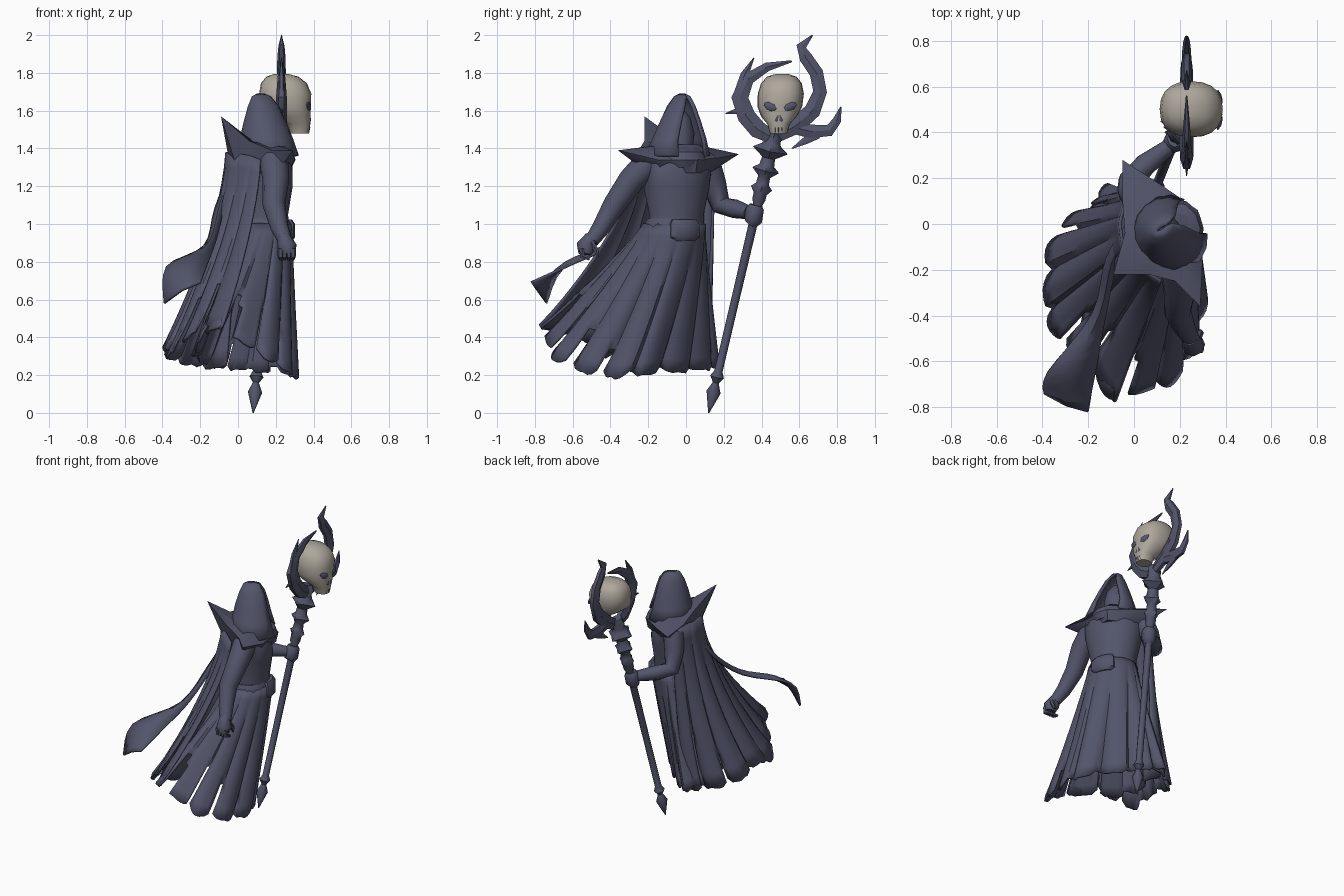
import bpy, bmesh, math, random
from mathutils import Vector as V

random.seed(4)


def material(name, rgb):
    m = bpy.data.materials.new(name)
    m.diffuse_color = (*rgb, 1)
    return m


SLATE = material("dark slate", (0.085, 0.09, 0.145))
BONE = material("bone", (0.42, 0.385, 0.33))


def loft(name, rows, closed=True, caps=True, thick=0, mat=SLATE, skip=None, angle=40):
    """Skin rows of points; skip(row, col) leaves holes."""
    bm = bmesh.new()
    vs = [[bm.verts.new(p) for p in r] for r in rows]
    n = len(rows[0])
    for i in range(len(rows) - 1):
        for j in range(n if closed else n - 1):
            if skip and skip(i, j):
                continue
            k = (j + 1) % n
            bm.faces.new((vs[i][j], vs[i][k], vs[i + 1][k], vs[i + 1][j]))
    if caps and closed:
        bm.faces.new(vs[0])
        bm.faces.new(vs[-1])
    bmesh.ops.delete(bm, geom=[v for v in bm.verts if not v.link_faces], context='VERTS')
    bmesh.ops.recalc_face_normals(bm, faces=bm.faces)
    me = bpy.data.meshes.new(name)
    bm.to_mesh(me)
    bm.free()
    me.materials.append(mat)
    ob = bpy.data.objects.new(name, me)
    bpy.context.collection.objects.link(ob)
    if thick:
        s = ob.modifiers.new("thickness", 'SOLIDIFY')
        s.thickness, s.offset = thick, 0
    bpy.ops.object.select_all(action='DESELECT')
    ob.select_set(True)
    bpy.context.view_layer.objects.active = ob
    bpy.ops.object.shade_smooth_by_angle(angle=math.radians(angle))
    return ob


def ring(cx, cy, z, lat, dep, yaw=30, n=20, a0=0, a1=360, p=1):
    """Ellipse (boxier for p < 1) facing the yaw direction, or an arc of it."""
    out, y = [], math.radians(yaw)
    full = a1 - a0 == 360
    box = lambda v: math.copysign(abs(v) ** p, v)
    for i in range(n):
        a = math.radians(a0 + (a1 - a0) * i / (n if full else n - 1))
        d, l = dep * box(math.cos(a)), lat * box(math.sin(a))
        out.append(V((cx + d * math.cos(y) - l * math.sin(y), cy + d * math.sin(y) + l * math.cos(y), z)))
    return out


def tube(name, pts, sides=8, squash=1, mat=SLATE, jag=0, angle=50):
    rows = []
    for i, p in enumerate(pts):
        t = (V(pts[min(i + 1, len(pts) - 1)][:3]) - V(pts[max(i - 1, 0)][:3])).normalized()
        u = (V((1, 0, 0)) - t * t.x).normalized()
        w = t.cross(u)
        row = []
        for k in range(sides):
            a = 2 * math.pi * k / sides
            r = p[3] * (1 - jag * (k % 2) if p[3] > 0.05 else 1)
            row.append(V(p[:3]) + u * r * squash * math.cos(a) + w * r * math.sin(a))
        rows.append(row)
    return loft(name, rows, mat=mat, angle=angle)


def dense(pts, m, closed):
    """Catmull-Rom curve with m steps per span."""
    P, n, out = [V(p) for p in pts], len(pts), []
    get = lambda i: P[i % n] if closed else P[max(0, min(n - 1, i))]
    for i in range(n if closed else n - 1):
        a, b, c, d = (get(i + k) for k in (-1, 0, 1, 2))
        for s in range(m):
            t = s / m
            out.append(0.5 * (2 * b + (c - a) * t + (2 * a - 5 * b + 4 * c - d) * t * t + (3 * b - a - 3 * c + d) * t ** 3))
    if not closed:
        out.append(P[-1])
    return out


def drape(name, top, bottom, power, closed, slits, centre):
    """Cloth hanging from one outline to another in stepped panels, with slits at the hem."""
    rows, N = [], 12
    hem = [random.uniform(-0.008, 0.008) for _ in top]
    for i in range(N + 1):
        t, row = i / N, []
        for j, (a, b) in enumerate(zip(top, bottom)):
            p = a.lerp(b, t ** power)
            out = V((b.x - centre[0], b.y - centre[1], 0)).normalized()
            p += out * ((-.022, 0, .012, .018, .018, .014, .008)[j % 7]) * t
            rounded = .018 if j % 7 in (0, 6) else -.004
            p.z = a.z + (b.z - a.z) * t + (hem[j] + rounded) * t ** 8
            row.append(p)
        rows.append(row)
    return loft(name, rows, closed, False, 0.014, skip=lambda i, j: j in slits and i >= slits[j], angle=35)


# robe skirt, swept towards -y
hem = [(.3, -.28, .2), (.2, -.15, .22), (.09, -.02, .22), (-.02, .09, .23), (-.11, .155, .24), (-.18, .06, .27),
       (-.22, -.15, .3), (-.22, -.35, .31), (-.19, -.56, .4), (-.1, -.75, .45), (.05, -.71, .36), (.15, -.69, .29),
       (.25, -.56, .23), (.28, -.42, .19)]
bottom = dense(hem, 6, True)
top = []
for p in bottom:
    a = math.atan2(p.y + .3, p.x + .02) + .15
    top.append(V((.13 + .148 * math.cos(a), -.06 + .16 * math.sin(a), 1.0)))
drape("robe_skirt", top, bottom, 1.12, True, {20: 10, 48: 7, 55: 8, 56: 9, 62: 8, 69: 9, 76: 10}, (-.02, -.3))

# cape over the back
cape_top = [(0, .15, 1.36), (-.03, .12, 1.37), (-.05, .05, 1.38), (-.06, 0, 1.38), (-.05, -.08, 1.38),
            (-.03, -.13, 1.38), (.02, -.18, 1.37), (.07, -.22, 1.36), (.12, -.25, 1.34)]
cape_hem = [(-.07, .12, .24), (-.18, .08, .24), (-.29, 0, .27), (-.365, -.12, .3), (-.375, -.28, .35),
            (-.365, -.42, .3), (-.29, -.53, .38), (-.18, -.61, .46), (-.08, -.77, .45)]
drape("cape", dense(cape_top, 6, False), dense(cape_hem, 6, False), 1.5, False,
      {6: 8, 13: 10, 34: 9, 41: 9}, (.06, -.2))

# torso and belt
loft("torso", [ring(*r) for r in [(.13, -.06, .95, .16, .138), (.13, -.05, 1.05, .15, .13), (.13, -.05, 1.2, .185, .15),
                                  (.125, -.05, 1.32, .2, .15), (.13, -.04, 1.4, .12, .1)]])
loft("belt", [ring(.13, -.06, z, l, d) for z, l, d in [(.92, .165, .142), (.95, .17, .147), (1.0, .166, .143), (1.03, .15, .13)]])
loft("buckle", [ring(.25, -.01, z, l, d, 22, 10) for z, l, d in [(.91, .06, .03), (.93, .085, .045), (1.0, .085, .045), (1.025, .07, .025)]])

# pointed collar around the shoulders
tips = [(.28, .06, 1.34), (.12, .17, 1.35), (-.05, .28, 1.37), (-.05, .1, 1.39), (-.04, -.04, 1.44), (-.09, -.22, 1.57),
        (.06, -.22, 1.44), (.18, -.25, 1.39), (.29, -.36, 1.39), (.3, -.15, 1.34)]
rows = [[], [], []]
for p in tips:
    d = V((p[0] - .13, p[1] + .04, 0)).normalized()
    rows[0].append(V((.13, -.04, 1.27)) + d * .165)
    rows[1].append(V(p))
    rows[2].append(V((.14, -.035, 1.42)) + d * .1)
loft("collar", rows, angle=50)

# hood, open to the front, with a shaded head inside
hood = [(.155, -.045, 1.36, .17, .155, 30), (.15, -.035, 1.45, .135, .132, 36), (.142, -.03, 1.54, .098, .108, 33),
        (.135, -.025, 1.62, .062, .08, 24), (.125, -.02, 1.67, .03, .05, 10), (.12, -.02, 1.682, .006, .02, 5)]
loft("hood", [ring(*h[:5], 34, 15, h[5], 360 - h[5]) for h in hood], False, False, .018, angle=45)
loft("head", [ring(.125, -.035, z, r, r, 32, 12) for z, r in [(1.3, .09), (1.4, .07), (1.48, .08), (1.56, .06), (1.61, .02)]])
loft("neck_wrap", [ring(.165, -.025, z, r, r, 32, 12) for z, r in [(1.3, .12), (1.34, .14), (1.38, .125), (1.41, .07)]])

# arms and hands
tube("lowered_arm", [(.19, -.19, 1.33, .078), (.2, -.29, 1.23, .07), (.19, -.38, 1.1, .06), (.22, -.45, .98, .048),
                     (.25, -.5, .91, .038)], 12)
tube("lowered_hand", [(.245, -.5, .93, .036), (.26, -.53, .88, .052), (.265, -.535, .84, .035)])
for k in range(4):
    tube("finger", [(.225 + k * .022, -.55, .87, .016), (.225 + k * .022, -.55, .83, .015), (.225 + k * .022, -.51, .815, .01)], 6)
tube("lowered_thumb", [(.28, -.5, .9, .016), (.29, -.475, .86, .015), (.285, -.465, .825, .007)], 6)
tube("raised_arm", [(.02, .11, 1.33, .07), (-.01, .15, 1.21, .064), (-.015, .185, 1.1, .055), (.05, .26, 1.08, .05),
                    (.15, .335, 1.06, .036)], 12)
tube("raised_hand", [(.168, .34, 1.0, .035), (.172, .355, 1.02, .048), (.178, .365, 1.08, .048), (.18, .37, 1.1, .035)])

# trailing ribbon
e1 = dense([(.0, -.05, 1.34), (-.07, -.15, 1.1), (-.12, -.37, .9), (-.16, -.6, .79), (-.2, -.82, .69)], 4, False)
e2 = dense([(-.03, 0, 1.32), (-.12, -.15, 1.08), (-.18, -.39, .88), (-.38, -.65, .77), (-.39, -.74, .58)], 4, False)
loft("ribbon", [[a, a.lerp(b, .5) + V((0, -.012, .015)), b] for a, b in zip(e1, e2)], False, False, .014)

# staff with spear foot and jagged knots
profile = [(0, .003), (.11, .038), (.16, .016), (.19, .037), (.22, .022), (.6, .022), (1.1, .024), (1.13, .035), (1.16, .035),
           (1.19, .058), (1.21, .035), (1.25, .032), (1.285, .072), (1.31, .04), (1.35, .035), (1.39, .095), (1.42, .05),
           (1.44, .042), (1.48, .056), (1.51, .035)]
tube("staff", [(.08 + .093 * z, .12 + .235 * z, z, r) for z, r in profile], 8, 1, SLATE, .35)

# flat horns around the skull: (y, z, radius)
horns = [
    [(.47, 1.45, .035), (.38, 1.5, .055), (.32, 1.57, .055), (.285, 1.67, .052), (.33, 1.77, .038), (.43, 1.832, .027), (.56, 1.862, .006)],
    [(.28, 1.68, .035), (.31, 1.79, .025), (.36, 1.88, .003)],
    [(.34, 1.55, .035), (.27, 1.6, .02), (.21, 1.585, .003)],
    [(.49, 1.47, .04), (.58, 1.52, .052), (.67, 1.6, .05), (.71, 1.7, .042), (.69, 1.8, .042), (.635, 1.88, .04), (.61, 1.94, .03), (.67, 2, .004)],
    [(.54, 1.52, .04), (.66, 1.49, .042), (.76, 1.495, .035), (.8, 1.55, .026), (.82, 1.62, .004)],
    [(.7, 1.475, .026), (.63, 1.44, .022), (.56, 1.4, .003)]]
for h in horns:
    tube("horn", [(.23, *p[:2], p[2]) for p in h], 6, .55, angle=35)

# skull with sockets, nose and tooth gaps
loft("skull", [ring(cx, cy, z, ry, rx, 0, 20, p=.85) for cx, cy, z, rx, ry in [
    (.325, .49, 1.48, .05, .045), (.32, .49, 1.53, .063, .06), (.285, .492, 1.57, .098, .095), (.252, .497, 1.62, .134, .118),
    (.25, .502, 1.69, .138, .122), (.243, .505, 1.745, .122, .108), (.235, .507, 1.78, .085, .078), (.23, .507, 1.795, .035, .03)]],
    mat=BONE, angle=60)
for y, s in ((.447, 1), (.55, -1)):
    tube("eye_socket", [(.366, y - s * .032, 1.636, .008), (.372, y - s * .013, 1.626, .022),
                        (.378, y + s * .013, 1.617, .022), (.382, y + s * .03, 1.608, .006)], 8, .45)
    tube("nose_hole", [(.381, .492 - s * .004, 1.578, .003), (.377, .492 - s * .013, 1.548, .012), (.377, .492 - s * .013, 1.54, .005)], 6, .8)
for k in (-1, 0, 1):
    tube("tooth_gap", [(.375 - abs(k) * .003, .49 + k * .018, 1.485, .002), (.381 - abs(k) * .003, .49 + k * .018, 1.51, .002)], 4)
